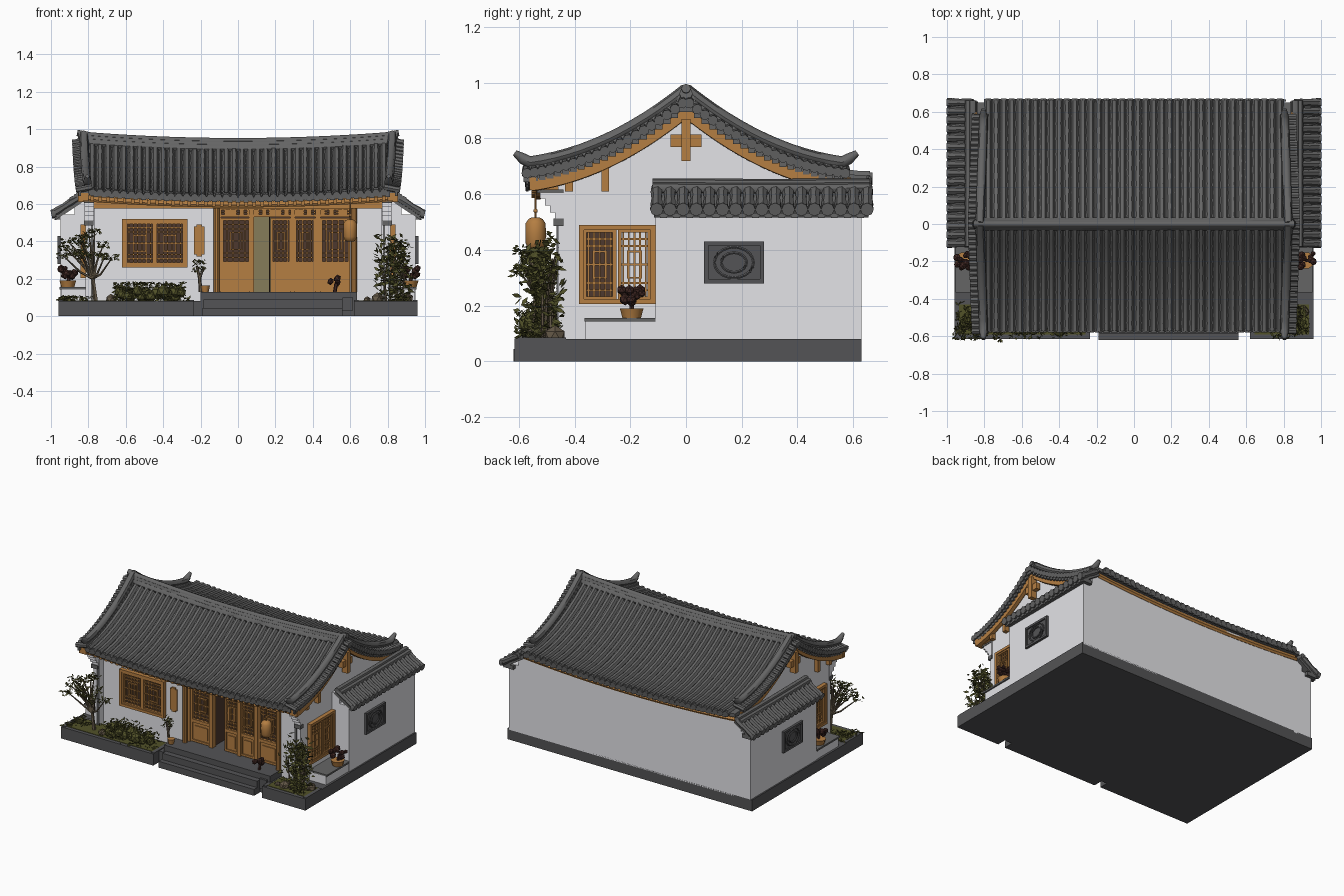
import bpy, bmesh, math, random
from mathutils import Vector, Matrix

if "Cube" in bpy.data.objects:
    bpy.data.objects.remove(bpy.data.objects["Cube"])
random.seed(4)
R = random.uniform

def mat(name, c):
    m = bpy.data.materials.new(name)
    m.diffuse_color = (*c, 1)
    m.use_nodes = True
    m.node_tree.nodes["Principled BSDF"].inputs["Base Color"].default_value = m.diffuse_color
    return m
TILE = mat("roof tile grey", (.13, .13, .13))
STONE = mat("stone grey", (.088, .088, .092))
WHITE = mat("white plaster", (.78, .78, .81))
WOOD = mat("honey wood", (.46, .21, .055))
DARK = mat("dark brown", (.075, .04, .028))
LEAF = mat("leaf green", (.085, .085, .022))
BARK = mat("bark", (.13, .10, .065))
MAROON = mat("bonsai maroon", (.055, .022, .018))
OLIVE = mat("olive panel", (.24, .20, .10))

def done(bm, name, m, smooth=False):
    bmesh.ops.recalc_face_normals(bm, faces=bm.faces[:])
    me = bpy.data.meshes.new(name)
    bm.to_mesh(me); bm.free()
    me.materials.append(m)
    ob = bpy.data.objects.new(name, me)
    bpy.context.collection.objects.link(ob)
    if smooth:
        bpy.ops.object.select_all(action='DESELECT')
        ob.select_set(True)
        bpy.context.view_layer.objects.active = ob
        bpy.ops.object.shade_smooth_by_angle(angle=math.radians(45))

def box(bm, x0, x1, y0, y1, z0, z1, M=Matrix()):
    loc = Matrix.Translation(((x0+x1)/2, (y0+y1)/2, (z0+z1)/2))
    bmesh.ops.create_cube(bm, size=1, matrix=M @ loc @ Matrix.Diagonal((x1-x0, y1-y0, z1-z0, 1)))

def tube(bm, pts, r, n=6):
    """Sweep an n-gon along pts; r is a number or a list of radii."""
    pts = [Vector(p) for p in pts]
    rings = []
    for i, p in enumerate(pts):
        t = (pts[min(i+1, len(pts)-1)] - pts[max(i-1, 0)]).normalized()
        a = t.cross(Vector((0, 0, 1)) if abs(t.z) < .9 else Vector((0, 1, 0))).normalized()
        b = a.cross(t)
        rr = r[i] if isinstance(r, list) else r
        rings.append([bm.verts.new(p + rr*(a*math.cos(k*math.tau/n) + b*math.sin(k*math.tau/n))) for k in range(n)])
    for q, s in zip(rings, rings[1:]):
        for k in range(n):
            bm.faces.new((q[k], q[(k+1) % n], s[(k+1) % n], s[k]))
    bm.faces.new(rings[0]); bm.faces.new(rings[-1])

def ball(bm, c, r, sub=1):
    bmesh.ops.create_icosphere(bm, subdivisions=sub, radius=r, matrix=Matrix.Translation(c))

def zr(x, y):
    """Height of the sagging main roof."""
    y = abs(y)
    return .90 - .8*y + .6*y*y + .035*(x/.85)**2

def slab(bm, x0, x1, y0, y1, off, thick, nx=12, ny=28, floor=None):
    """Sheet following the roof, thickened down or dropped to a floor level."""
    vs = [[bm.verts.new((x, y, zr(x, y)+off)) for y in [y0+(y1-y0)*j/ny for j in range(ny+1)]]
          for x in [x0+(x1-x0)*i/nx for i in range(nx+1)]]
    fs = [bm.faces.new((vs[i][j], vs[i+1][j], vs[i+1][j+1], vs[i][j+1])) for i in range(nx) for j in range(ny)]
    for v in [g for g in bmesh.ops.extrude_face_region(bm, geom=fs)['geom'] if isinstance(g, bmesh.types.BMVert)]:
        v.co.z = floor if floor is not None else v.co.z - thick

new = bmesh.new
YF, YB = -.57, .66
steps = [YF + (YB-YF)*i/30 for i in range(31)]

# main roof: deck, tile rows, eave discs
bm = new(); slab(bm, -.84, .84, YF+.01, YB-.01, 0, .025); done(bm, "roof_deck", TILE)
bm = new()
for i in range(38):
    x = -.78 + 1.56*i/37
    j = R(-.003, .003)
    tube(bm, [(x, y, zr(x, y)+.004+j) for y in steps], [.0175 if k % 2 else .0195 for k in range(31)])
    for y, s in ((YF, -1), (YB, 1)):
        tube(bm, [(x, y-.01*s, zr(x, y)-.004), (x, y+.008*s, zr(x, y)-.006)], .021, 8)
        box(bm, x+.008, x+.034, y-.005, y+.005, zr(x, y)-.03, zr(x, y))
done(bm, "roof_tile_rows", TILE, True)

# ridge with upturned tips
bm = new()
for dz, r, e in ((.005, .034, .85), (.03, .024, .855), (.048, .017, .86)):
    tube(bm, [(e*k/12, 0, zr(e*k/12, 0)-.012+dz+(.008 if abs(k) == 12 else 0)) for k in range(-12, 13)], r, 8)
done(bm, "main_ridge", TILE, True)

# gable verges: rolls with curled tips and crosswise end tiles
bm = new()
for s in (-1, 1):
    for side in (-1, 1):
        path = []
        for k in range(13):
            y = .56*k/12
            x = .825 - .02*k/12
            path.append((s*x, side*y, zr(x, y)+.042))
        z = path[-1][2]
        path += [(s*.805, side*.585, z+.014), (s*.805, side*.615, z+.035)]
        tube(bm, path, [.023]*13+[.02, .011], 8)
        tube(bm, [(p[0], p[1], p[2]-.028) for p in path[:13]], .026)
        for k in range(21):
            y = side*(.012 + .56*k/20)
            x, z = .86 - .02*k/20, zr(.84, y)
            tube(bm, [(s*(x-.06), y, z+.018), (s*(x+.012), y, z+.004), (s*(x+.026), y, z+.002)], [.017, .017, .019], 7)
            box(bm, *sorted((s*x, s*(x+.014))), y-.012, y+.012, z-.03, z)
done(bm, "gable_verges", TILE, True)

# wooden soffit, bargeboards, pendants, eave beams
bm = new()
slab(bm, -.82, .82, YF+.03, YB-.03, -.026, .015)
for s in (-1, 1):
    slab(bm, s*.83, s*.855, -.555, .60, -.022, .042, 1, 40)
    box(bm, *sorted((s*.83, s*.872)), -.016, .016, .72, .87)
    box(bm, *sorted((s*.83, s*.862)), -.055, .055, .77, .815)
    for y in (-.55, .58):
        box(bm, *sorted((s*.80, s*.856)), y-.012, y+.012, .615, .66)
    for y in (-.42, -.29):
        box(bm, *sorted((s*.80, s*.845)), y-.014, y+.014, .61, zr(.84, y)-.04)
for y in (-.53, .625):
    tube(bm, [(.83*k/8, y, zr(.83*k/8, y)-.05) for k in range(-8, 9)], .015)
box(bm, -.8, .8, -.47, -.42, .575, .61)
for i in range(37):
    x = -.78 + 1.56*i/36
    box(bm, x-.009, x+.009, -.555, -.42, zr(x, .55)-.055, zr(x, .55)-.03)
done(bm, "wooden_eaves", WOOD)

# plaster walls
bm = new()
for s in (-1, 1):
    slab(bm, s*.765, s*.815, -.46, .61, -.03, 0, 1, 30, floor=.07)
    for k in range(4):
        box(bm, *sorted((s*.77, s*.82)), -.47-.018*k, -.44, .51+.025*k, .54+.025*k)
    box(bm, *sorted((s*.81, s*.95)), -.11, .63, .07, .545)
    box(bm, *sorted((s*.81, s*.875)), -.11, .63, .54, .61)
    box(bm, *sorted((s*.81, s*.945)), -.36, -.11, .07, .145)
box(bm, -.78, -.13, -.42, -.38, .07, .61)
box(bm, .63, .78, -.42, -.38, .07, .61)
box(bm, -.82, .82, .58, .63, .07, .62)
done(bm, "plaster_walls", WHITE)

# grey trims: pier edges and ledge caps
bm = new()
for s in (-1, 1):
    box(bm, *sorted((s*.775, s*.785)), -.465, -.44, .08, .51)
    box(bm, *sorted((s*.772, s*.823)), -.475, -.44, .485, .512)
    box(bm, *sorted((s*.772, s*.823)), -.535, -.44, .605, .617)
    box(bm, *sorted((s*.81, s*.955)), -.365, -.11, .143, .155)
done(bm, "grey_trim", TILE)

# lean-to roofs over the side wings
bm = new()
for s in (-1, 1):
    Mx = Matrix.Translation((s*.915, .27, .578)) @ Matrix.Rotation(s*math.radians(33), 4, 'Y')
    box(bm, -.083, .083, -.385, .385, -.02, .008, Mx)
    box(bm, *sorted((s*.90, s*.972)), -.105, .655, .518, .545)
    for i in range(17):
        y = -.105 + .755*i/16
        tube(bm, [(s*.86, y, .628), (s*.895, y, .608), (s*.93, y, .585), (s*.965, y, .563), (s*.985, y, .552)],
             [.019, .022, .019, .023, .02], 7)
        tube(bm, [(s*.975, y, .55), (s*.998, y, .545)], .024, 8)
        if i < 16:
            box(bm, *sorted((s*.97, s*.982)), y+.012, y+.036, .515, .555)
    for x, z, r in ((.862, .637, .02), (.885, .622, .02)):
        tube(bm, [(s*x, -.12, z), (s*x, .3, z-.002), (s*x, .66, z)], r, 8)
done(bm, "wing_roofs", TILE, True)

# foundation, planters and steps
bm = new()
box(bm, -.96, .96, -.55, .63, 0, .08)
for x0, x1 in ((-.96, -.235), (.62, .96)):
    box(bm, x0, x1, -.60, -.54, 0, .074)
    box(bm, x0, x1, -.615, -.59, 0, .082)
    for x in (x0, x1-.025):
        box(bm, x, x+.025, -.605, -.43, .05, .086)
box(bm, -.19, .56, -.62, -.54, 0, .045)
box(bm, -.185, .56, -.585, -.5, .04, .09)
box(bm, -.2, .635, -.545, -.14, .07, .13)
box(bm, .56, .615, -.56, -.5, .03, .1)
done(bm, "stone_base", STONE)
bm = new()
box(bm, -.935, -.26, -.59, -.43, .07, .085)
box(bm, .645, .935, -.59, -.43, .07, .085)
done(bm, "planter_moss", LEAF)

# carved medallions on the wing walls
bm = new()
for s in (-1, 1):
    box(bm, *sorted((s*.945, s*.957)), .065, .28, .285, .425)
    for y0, y1, z0, z1 in ((.065, .28, .415, .43), (.065, .28, .28, .295), (.065, .08, .28, .43), (.265, .28, .28, .43)):
        box(bm, *sorted((s*.945, s*.966)), y0, y1, z0, z1)
    for a, b in ((.07, .055), (.045, .035)):
        tube(bm, [(s*.96, .172+a*math.cos(t*math.tau/20), .355+b*math.sin(t*math.tau/20)) for t in range(21)], .006)
done(bm, "wall_medallions", STONE)

# lattice joinery: local axes are across, outward, up
FRONT = lambda y: Matrix(((1, 0, 0, 0), (0, -1, 0, y), (0, 0, 1, 0), (0, 0, 0, 1)))
SIDE = lambda s: Matrix(((0, s, 0, s*.815), (1, 0, 0, 0), (0, 0, 1, 0), (0, 0, 0, 1)))
def frame(bm, M, u0, u1, v0, v1, w, d):
    for a in ((u0, u1, v0, v0+w), (u0, u1, v1-w, v1), (u0, u0+w, v0, v1), (u1-w, u1, v0, v1)):
        box(bm, a[0], a[1], 0, d, a[2], a[3], M)
def lattice(bm, M, u0, u1, v0, v1, n=5):
    frame(bm, M, u0, u1, v0, v1, .013, .022)
    for k in range(1, n+1):
        u = u0 + (u1-u0)*k/(n+1)
        box(bm, u-.003, u+.003, .004, .014, v0, v1, M)
    for f in (.14, .24, .5, .76, .86):
        v = v0 + (v1-v0)*f
        box(bm, u0, u1, .004, .013, v-.003, v+.003, M)
    cu, cv = (u0+u1)/2, (v0+v1)/2
    frame(bm, M, cu-(u1-u0)*.22, cu+(u1-u0)*.22, cv-(v1-v0)*.2, cv+(v1-v0)*.2, .007, .018)

bm, back = new(), new()
W, D = FRONT(-.42), FRONT(-.38)
frame(bm, W, -.62, -.27, .26, .52, .018, .028)
for u in (-.605, -.445):
    lattice(bm, W, u, u+.16, .275, .505, 6)
box(back, -.61, -.28, 0, .004, .27, .51, W)
for s in (-1, 1):
    frame(bm, SIDE(s), -.385, -.11, .205, .49, .018, .028)
    lattice(bm, SIDE(s), -.37, -.25, .22, .475, 5)
    lattice(bm, SIDE(s), -.245, -.125, .22, .475, 5)
    box(back, -.37, -.25, 0, .004, .22, .475, SIDE(s))
done(bm, "lattice_windows", WOOD)

# door leaves, posts, transom
bm = new()
for u0, u1 in ((-.09, .07), (.175, .285), (.30, .415), (.44, .60)):
    lattice(bm, D, u0, u1, .28, .525, 4)
    box(bm, u0, u1, 0, .014, .13, .28, D)
    frame(bm, D, u0, u1, .135, .285, .014, .022)
    box(bm, u0+.03, u1-.03, .01, .02, .165, .25, D)
    box(back, u0, u1, -.004, .002, .28, .53, D)
for u in (-.105, .0725, .2925, .4275, .615):
    box(bm, u-.013, u+.013, -.01, .03, .13, .58, D)
for k in range(6):
    lattice(bm, D, -.1+.12*k, .02+.12*k, .53, .58, 3)
box(back, -.12, .62, -.004, .002, .53, .58, D)
for x in (-.115, .62):
    tube(bm, [(x, -.43, .13), (x, -.43, .59)], .017, 10)
box(bm, -.235, -.18, -.43, -.419, .33, .48)
box(bm, -.222, -.193, -.432, -.419, .32, .49)
done(bm, "doors_and_posts", WOOD)
box(back, .166, .172, -.375, -.15, .13, .53)
box(back, .07, .076, -.375, -.15, .13, .53)
done(back, "dark_interior", DARK)
bm = new(); box(bm, .06, .18, -.155, -.15, .13, .56); done(bm, "hall_screen", OLIVE)

# hanging lantern and plant pots
bm = new()
tube(bm, [(.6, -.54, z) for z in (.4, .405, .425, .46, .495, .51, .517)], [.018, .028, .036, .037, .036, .026, .014], 12)
tube(bm, [(.6, -.54, .51), (.6, -.54, .62)], .004)
ball(bm, (.6, -.54, .54), .009)
for x in (-.91, .92):
    tube(bm, [(x, -.195, .152), (x, -.195, .182), (x, -.195, .19)], [.034, .042, .045], 10)
tube(bm, [(-.175, -.5, .13), (-.175, -.5, .165)], [.018, .025], 10)
done(bm, "lantern_and_pots", WOOD, True)
bm = new()
for x, y, z, n, w in ((-.91, -.195, .23, 16, .04), (.92, -.195, .23, 16, .04), (.515, -.5, .175, 8, .022)):
    tube(bm, [(x, y, z-.06), (x+.01, y, z)], .01)
    for k in range(n):
        ball(bm, (x+R(-w, w), y+R(-w, w), z+R(-.02, .03)), R(.014, .022))
done(bm, "bonsai", MAROON)

# planting: stems and scattered diamond leaves
leaves, stems = new(), new()
def leaf(c, size):
    a = Vector((R(-1, 1), R(-1, 1), R(-.6, .6))).normalized()
    b = a.cross(Vector((R(-1, 1), R(-1, 1), R(-1, 1)))).normalized()
    c = Vector(c)
    leaves.faces.new([leaves.verts.new(c + o) for o in (a*size, b*size*.4, -a*size, -b*size*.4)])
def tuft(c, w, h, n, size):
    for _ in range(n):
        leaf((c[0]+R(-w, w), c[1]+R(-w, w), c[2]+R(-h, h)), size)
for k in range(15):
    end = Vector((-.79+R(-.15, .16), -.54+R(-.06, .05), R(.29, .46)))
    tube(stems, [(-.76, -.53, .08), (-.775, -.53, .2), (end.x*.4-.466, -.535, end.z-.09), end], [.013, .01, .006, .003], 5)
    tuft(end, .035, .016, 26, .014)
for k in range(9):
    x, y, h = .84+R(-.05, .05), -.52+R(-.05, .05), R(.26, .38)
    tube(stems, [(x, y, .08), (x+R(-.02, .02), y, .2), (x+R(-.05, .05), y+R(-.03, .02), h)], [.006, .005, .003], 5)
    for z in range(7):
        tuft((x, y-.01, .13+h*.78*z/6), .055, .02, 7, .022)
for k in range(24):
    x, y, r = R(-.66, -.29), R(-.57, -.47), R(.025, .04)
    ball(leaves, (x, y, .1+R(0, .035)), r)
    tuft((x, y, .13), .045, .05, 28, .014)
tube(stems, [(-.2, -.49, .13), (-.205, -.49, .2), (-.22, -.49, .27)], [.01, .009, .006])
tube(stems, [(-.205, -.49, .2), (-.185, -.49, .26)], [.008, .005])
tuft((-.21, -.49, .27), .035, .03, 45, .014)
for x0 in (-.9, .8):
    for k in range(12):
        tuft((x0+R(-.05, .1), R(-.58, -.44), .095), .03, .012, 10, .014)
done(leaves, "foliage", LEAF)
for c, r in (((.745, -.54, .09), .038), ((.69, -.54, .085), .022), ((-.68, -.55, .09), .03), ((.9, -.47, .09), .04)):
    ball(stems, c, r)
done(stems, "stems_and_rocks", BARK)
